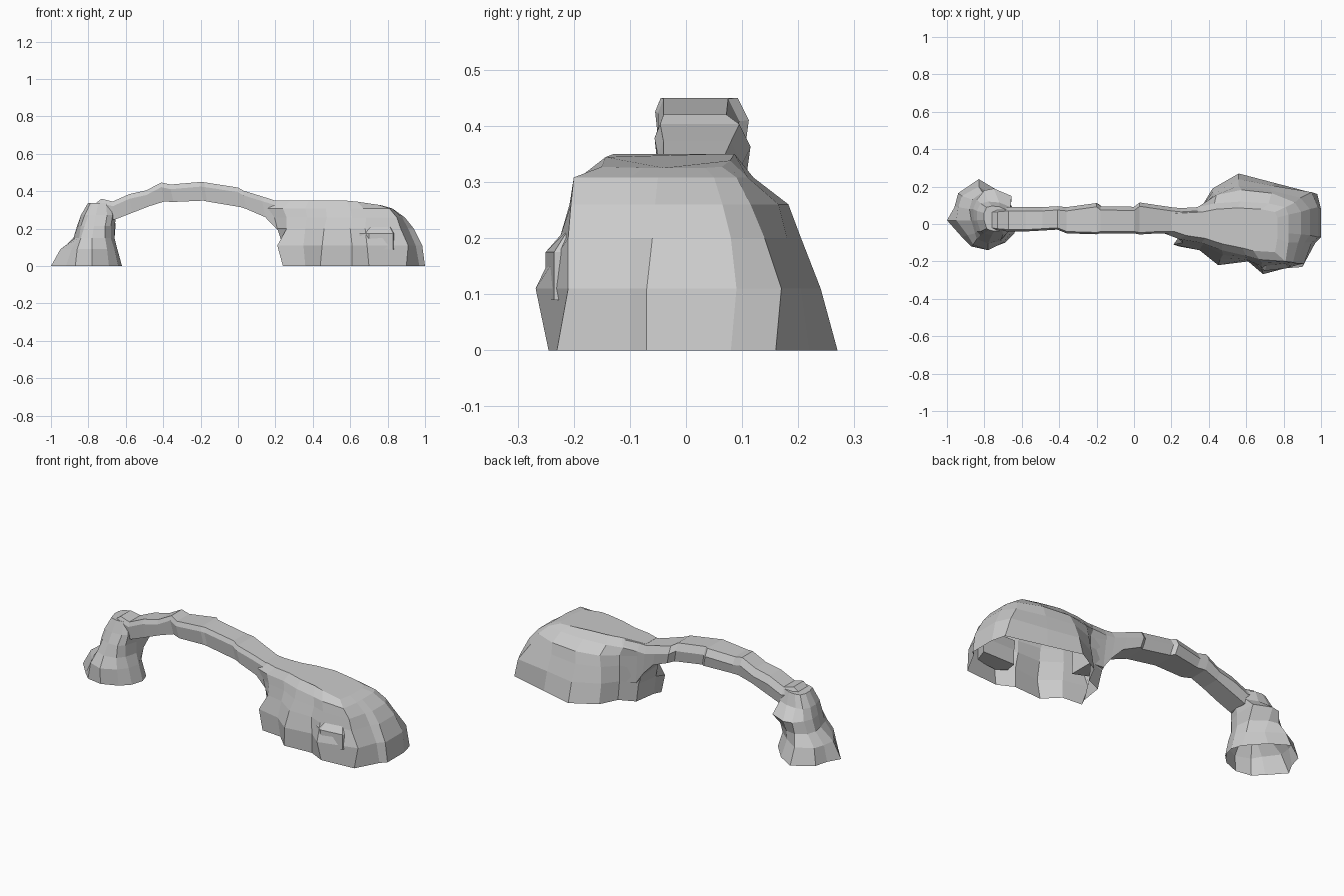
import bpy, bmesh


def loft(name, rings, cap_start=False, cap_end=True):
    """Skin equal-length rings of 3D points into one flat-shaded object."""
    bm = bmesh.new()
    rows = [[bm.verts.new(p) for p in ring] for ring in rings]
    n = len(rows[0])
    for a, b in zip(rows, rows[1:]):
        for i in range(n):
            j = (i + 1) % n
            bm.faces.new((a[i], a[j], b[j], b[i]))
    if cap_start:
        bm.faces.new(rows[0][::-1])
    if cap_end:
        bm.faces.new(rows[-1])
    bmesh.ops.recalc_face_normals(bm, faces=bm.faces)
    mesh = bpy.data.meshes.new(name)
    bm.to_mesh(mesh)
    bm.free()
    ob = bpy.data.objects.new(name, mesh)
    bpy.context.collection.objects.link(ob)
    return ob


def level(points, z):
    return [(x, y, z) for x, y in points]


# Large right rock: horizontal outlines, open underneath
foot = [(.26, -.08), (.24, -.12), (.36, -.13), (.44, -.21), (.61, -.20), (.70, -.245),
        (.90, -.23), (.97, -.10), (1.0, -.07), (1.0, .08), (.98, .16), (.75, .22),
        (.56, .27), (.42, .19), (.37, .09), (.28, .05)]
low = [(.24, -.07), (.21, -.11), (.35, -.14), (.45, -.22), (.61, -.20), (.69, -.268),
       (.91, -.21), (.95, -.10), (.985, -.07), (.985, .09), (.95, .17), (.74, .205),
       (.56, .24), (.42, .17), (.36, .09), (.26, .06)]
middle = [(.21, -.05), (.26, -.10), (.36, -.12), (.46, -.19), (.60, -.19), (.68, -.225),
          (.87, -.21), (.91, -.10), (.94, -.06), (.94, .08), (.89, .14), (.73, .18),
          (.56, .205), (.43, .16), (.36, .09), (.22, .07)]
shoulder = [(.16, -.05), (.24, -.08), (.36, -.10), (.47, -.14), (.60, -.17), (.67, -.19),
            (.81, -.20), (.825, -.10), (.825, -.05), (.825, .05), (.81, .09), (.72, .11),
            (.57, .12), (.43, .11), (.34, .09), (.16, .08)]
# ledge: between middle and shoulder, kept wide at the back
ledge = [((a[0] + b[0]) / 2 + .01, (a[1] + b[1]) / 2 + (.02 if .3 < a[0] < .8 and a[1] > .1 else 0))
         for a, b in zip(middle, shoulder)]
crest = [(.48 + (x - .48) * .83, -.01 + (y + .01) * .74) for x, y in shoulder]
loft("right_rock", [level(foot, 0), level(low, .11), level(middle, .20), level(ledge, .26),
                    level(shoulder, .308),
                    [(x, y, .35 - max(0, x - .6) * .15) for x, y in crest]])

# Block projecting from the front of the right rock
loft("front_block", [level([(.66, -.15), (.65, -.215), (.70, -.25), (.83, -.235), (.86, -.15)], z)
                     if z < .19 else level([(.67, -.13), (.67, -.19), (.71, -.215), (.81, -.21),
                                            (.84, -.13)], z) for z in (.09, .175, .215)],
     cap_start=True)

# Small left pillar: flared foot, waist, overhanging bulge at the back
p_foot = [(-1.0, .02), (-.92, -.07), (-.87, -.12), (-.78, -.135), (-.69, -.10), (-.64, -.05),
          (-.62, .02), (-.64, .08), (-.73, .18), (-.83, .24), (-.94, .165), (-.96, .09)]
p_low = [(-.95, .02), (-.89, -.06), (-.86, -.11), (-.78, -.14), (-.70, -.10), (-.66, -.05),
         (-.645, .02), (-.67, .08), (-.74, .14), (-.83, .20), (-.92, .15), (-.94, .09)]
p_mid = [(-.87, .02), (-.85, -.05), (-.84, -.08), (-.78, -.105), (-.71, -.09), (-.68, -.05),
         (-.66, .02), (-.67, .10), (-.75, .16), (-.81, .17), (-.865, .13), (-.88, .08)]
p_bulge = [(-.855, .02), (-.84, -.04), (-.82, -.06), (-.77, -.08), (-.71, -.08), (-.68, -.05),
           (-.66, .02), (-.655, .15), (-.75, .19), (-.80, .18), (-.84, .13), (-.86, .08)]
p_top = [(-.84, .02), (-.82, -.04), (-.80, -.05), (-.76, -.06), (-.70, -.055), (-.67, -.04),
         (-.65, .02), (-.66, .09), (-.72, .115), (-.78, .12), (-.82, .11), (-.84, .07)]
p_crest = [(-.72 + (x + .72) * .68, .025 + (y - .025) * .75) for x, y in p_top]
loft("left_pillar", [level(p_foot, 0), level(p_low, .09), level(p_mid, .15),
                     level(p_bulge, .215), level(p_top, .272), level(p_crest, .338)])

# Arch span: x, bottom z, top z, front y, back y
stations = [(-.80, .24, .305, -.025, .08), (-.73, .24, .36, -.035, .085),
            (-.67, .25, .345, -.04, .09),
            (-.58, .285, .385, -.04, .09), (-.49, .32, .405, -.035, .09),
            (-.41, .345, .447, -.03, .095), (-.36, .343, .436, -.05, .09),
            (-.20, .35, .45, -.055, .112), (-.18, .345, .448, -.05, .095),
            (.00, .315, .42, -.05, .092), (.03, .305, .403, -.056, .115),
            (.13, .262, .372, -.05, .10), (.20, .19, .35, -.05, .09),
            (.25, .12, .348, -.05, .085), (.34, .11, .345, -.07, .09)]


def span_section(x, zb, zt, y0, y1):
    lean = .015
    return [(x, y0 + .01, zt), (x, y0, zt - .025), (x + lean, y0 + .008, zb),
            (x + lean, y1 - .008, zb), (x, y1, zt - .04), (x, y1 - .02, zt)]


loft("arch_span", [span_section(*s) for s in stations], cap_start=True)
